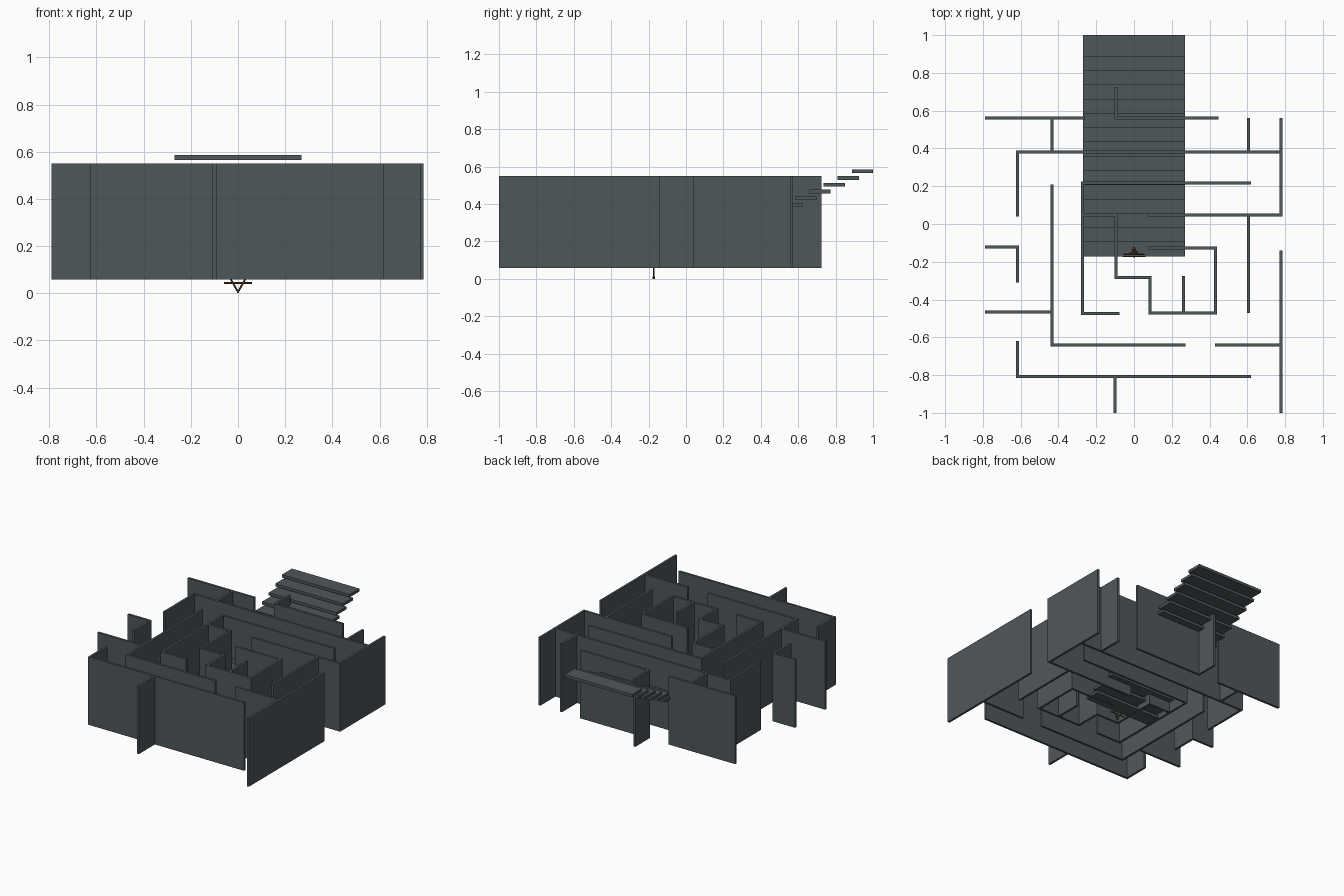
import bpy
from mathutils import Vector


def material(name, rgb):
    m = bpy.data.materials.new(name)
    m.diffuse_color = (*rgb, 1)
    return m


slate = material("dark_slate", (0.078, 0.096, 0.102))
brown = material("dark_brown", (0.13, 0.05, 0.02))


def box(name, lo, hi, mat):
    lo, hi = Vector(lo), Vector(hi)
    bpy.ops.mesh.primitive_cube_add(size=1, location=(lo + hi) / 2)
    o = bpy.context.object
    o.name = name
    o.scale = hi - lo
    bpy.ops.object.transform_apply(location=False, rotation=False, scale=True)
    o.data.materials.append(mat)
    return o


def rod(name, a, b, r, mat):
    a, b = Vector(a), Vector(b)
    bpy.ops.mesh.primitive_cylinder_add(vertices=6, radius=r, depth=(b - a).length,
                                        location=(a + b) / 2)
    o = bpy.context.object
    o.name = name
    o.rotation_euler = (b - a).to_track_quat('Z', 'Y').to_euler()
    o.data.materials.append(mat)


Z0, Z1, H = 0.058, 0.549, 0.008   # wall bottom, top, half thickness

# Walls running along x: (y, x start, x end)
for y, a, b in [(0.562, -0.79, -0.26), (0.562, -0.10, 0.447), (0.38, -0.625, 0.787),
                (0.217, -0.28, 0.62), (0.048, -0.27, -0.087), (0.048, 0.075, 0.787),
                (-0.127, 0.075, 0.44), (-0.282, -0.104, 0.093), (-0.47, 0.077, 0.44),
                (-0.473, -0.28, -0.077), (-0.64, -0.443, 0.272), (-0.64, 0.43, 0.787),
                (-0.808, -0.625, 0.62), (-0.466, -0.79, -0.43), (-0.123, -0.79, -0.61)]:
    box("maze_wall_x", (a, y - H, Z0), (b, y + H, Z1), slate)

# Walls running along y: (x, y start, y end)
for x, a, b in [(-0.095, 0.555, 0.725), (-0.435, 0.38, 0.56), (0.605, 0.38, 0.56),
                (0.779, 0.04, 0.56), (-0.617, 0.04, 0.387), (-0.272, -0.48, 0.225),
                (-0.435, -0.648, 0.21), (-0.096, -0.29, 0.055), (0.085, -0.478, -0.275),
                (0.263, -0.478, -0.275), (0.432, -0.478, -0.12), (0.605, -0.47, 0.05),
                (0.779, -1.0, -0.14), (-0.617, -0.31, -0.116), (-0.617, -0.815, -0.62),
                (-0.10, -1.0, -0.80)]:
    box("maze_wall_y", (x - H, a, Z0), (x + H, b, Z1), slate)

# Floating stair treads rising toward the back
for i in range(15):
    y, z = -0.172 + i * 0.0756, 0.06 + i * 0.0361
    box("stair_tread", (-0.27, y, z), (0.27, y + 0.114, z + 0.02), slate)

# Small wooden stand at the foot of the stairs
for s in (-1, 1):
    rod("stand_leg", (0, -0.172, 0.005), (s * 0.045, -0.172, 0.085), 0.004, brown)
rod("stand_crossbar", (-0.06, -0.172, 0.043), (0.06, -0.172, 0.043), 0.004, brown)
box("stand_foot", (-0.004, -0.178, 0.0), (0.004, -0.166, 0.012), brown)
rod("stand_upper_bar", (-0.055, -0.16, 0.09), (0.055, -0.16, 0.09), 0.005, brown)
rod("stand_post", (0, -0.16, 0.075), (0, -0.13, 0.11), 0.008, brown)
rod("stand_arm", (-0.02, -0.155, 0.1), (0.02, -0.148, 0.1), 0.007, brown)
